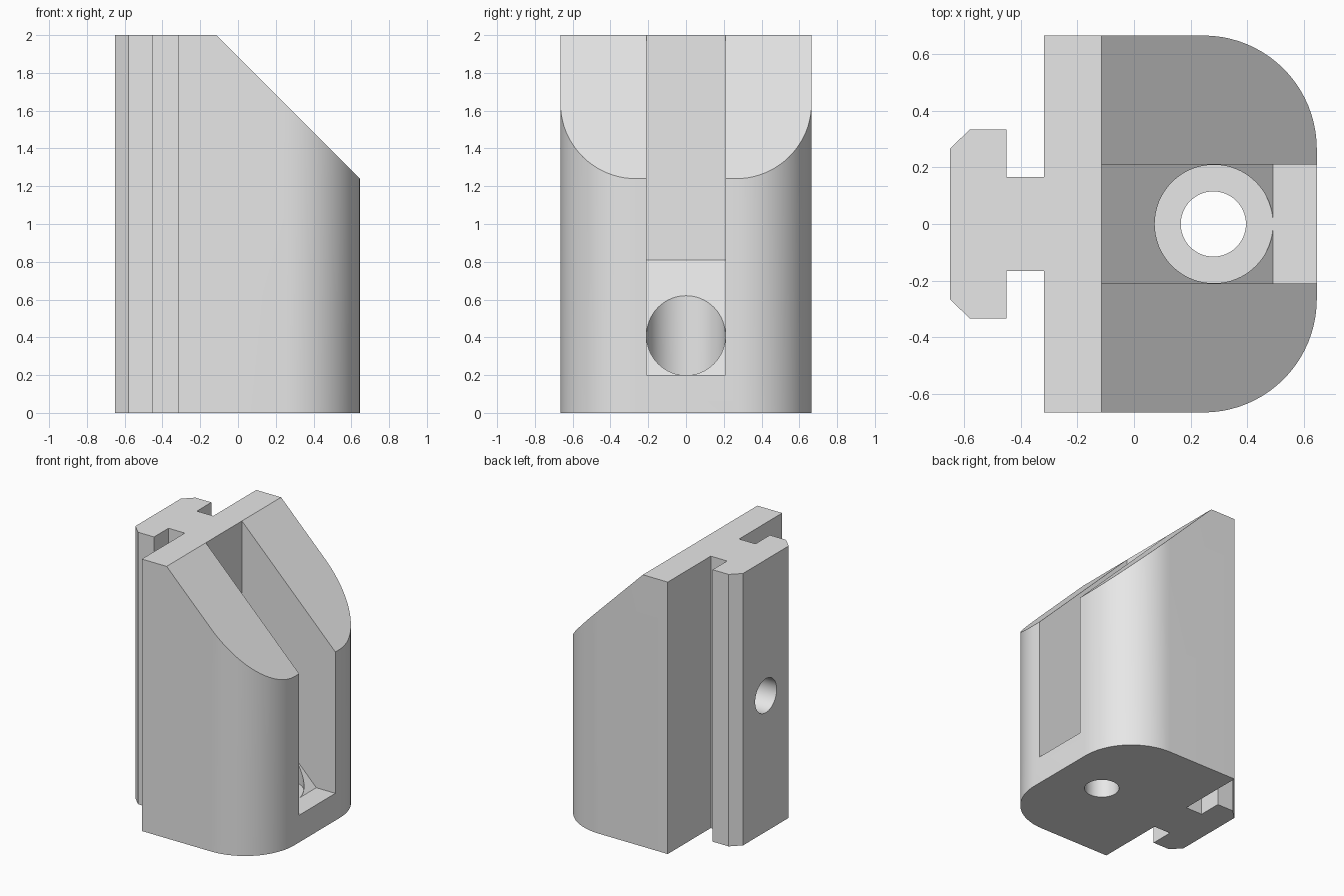
import bpy, bmesh
from math import sin, cos, pi, radians
from mathutils import Vector

cube = bpy.data.objects.get("Cube")
if cube:
    bpy.data.objects.remove(cube, do_unlink=True)

grey = bpy.data.materials.new("plain grey")
grey.use_nodes = True
grey.diffuse_color = (0.8, 0.8, 0.8, 1)
grey.node_tree.nodes["Principled BSDF"].inputs["Base Color"].default_value = (0.8, 0.8, 0.8, 1)


def prism(name, points, start, direction):
    """Extrude a closed outline along a direction."""
    bm = bmesh.new()
    face = bm.faces.new([bm.verts.new(Vector(p) + Vector(start)) for p in points])
    result = bmesh.ops.extrude_face_region(bm, geom=[face])
    moved = [v for v in result["geom"] if isinstance(v, bmesh.types.BMVert)]
    bmesh.ops.translate(bm, verts=moved, vec=direction)
    bmesh.ops.recalc_face_normals(bm, faces=bm.faces)
    mesh = bpy.data.meshes.new(name)
    bm.to_mesh(mesh)
    bm.free()
    obj = bpy.data.objects.new(name, mesh)
    bpy.context.collection.objects.link(obj)
    mesh.materials.append(grey)
    return obj


def side_cutter(name, profile, half_width):
    return prism(name, [(x, 0, z) for x, z in profile], (0, -half_width, 0), (0, 2 * half_width, 0))


def bore(name, radius, start, direction, sides=64):
    """Round cutter along x or z."""
    ring = [(radius * cos(2 * pi * i / sides), radius * sin(2 * pi * i / sides)) for i in range(sides)]
    points = [(0, a, b) if direction[0] else (a, b, 0) for a, b in ring]
    return prism(name, points, start, direction)


# Plan outline: T-shaped rail behind a block with rounded front corners
half = [(-0.65, 0.265), (-0.58, 0.333), (-0.45, 0.333), (-0.45, 0.165),
        (-0.317, 0.165), (-0.317, 0.665)]
R, STEPS = 0.4, 20
for i in range(STEPS + 1):
    a = pi / 2 * (1 - i / STEPS)
    half.append((0.645 - R + R * cos(a), 0.665 - R + R * sin(a)))
outline = half + [(x, -y) for x, y in reversed(half)]
body = prism("rail_holder_body", [(x, y, 0) for x, y in outline], (0, 0, 0), (0, 0, 2))

# Sloped top, open slot with ramp floor, vertical bore, drain hole and rear pocket
cutters = [
    side_cutter("slope_cutter", [(-0.215, 2.1), (0.845, 1.04), (0.845, 2.1)], 1),
    side_cutter("slot_cutter", [(-0.115, 2.5), (-0.115, 0.81), (0.49, 0.2), (1, 0.2), (1, 2.5)], 0.21),
    bore("socket_cutter", 0.209, (0.282, 0, 0.2), (0, 0, 0.8)),
    bore("drain_cutter", 0.115, (0.28, 0, -0.2), (0, 0, 0.6)),
    bore("rear_pocket_cutter", 0.125, (-0.8, 0, 1.0), (0.66, 0, 0)),
    bore("slot_dimple_cutter", 0.115, (-0.12, 0, 1.0), (0.1, 0, 0)),
]

bpy.ops.object.select_all(action="DESELECT")
bpy.context.view_layer.objects.active = body
body.select_set(True)
for cutter in cutters:
    cutter.hide_render = True
    mod = body.modifiers.new(cutter.name, "BOOLEAN")
    mod.operation = "DIFFERENCE"
    mod.solver = "EXACT"
    mod.object = cutter
    bpy.ops.object.modifier_apply(modifier=mod.name)
    bpy.data.objects.remove(cutter, do_unlink=True)

bpy.ops.object.shade_smooth_by_angle(angle=radians(30))
